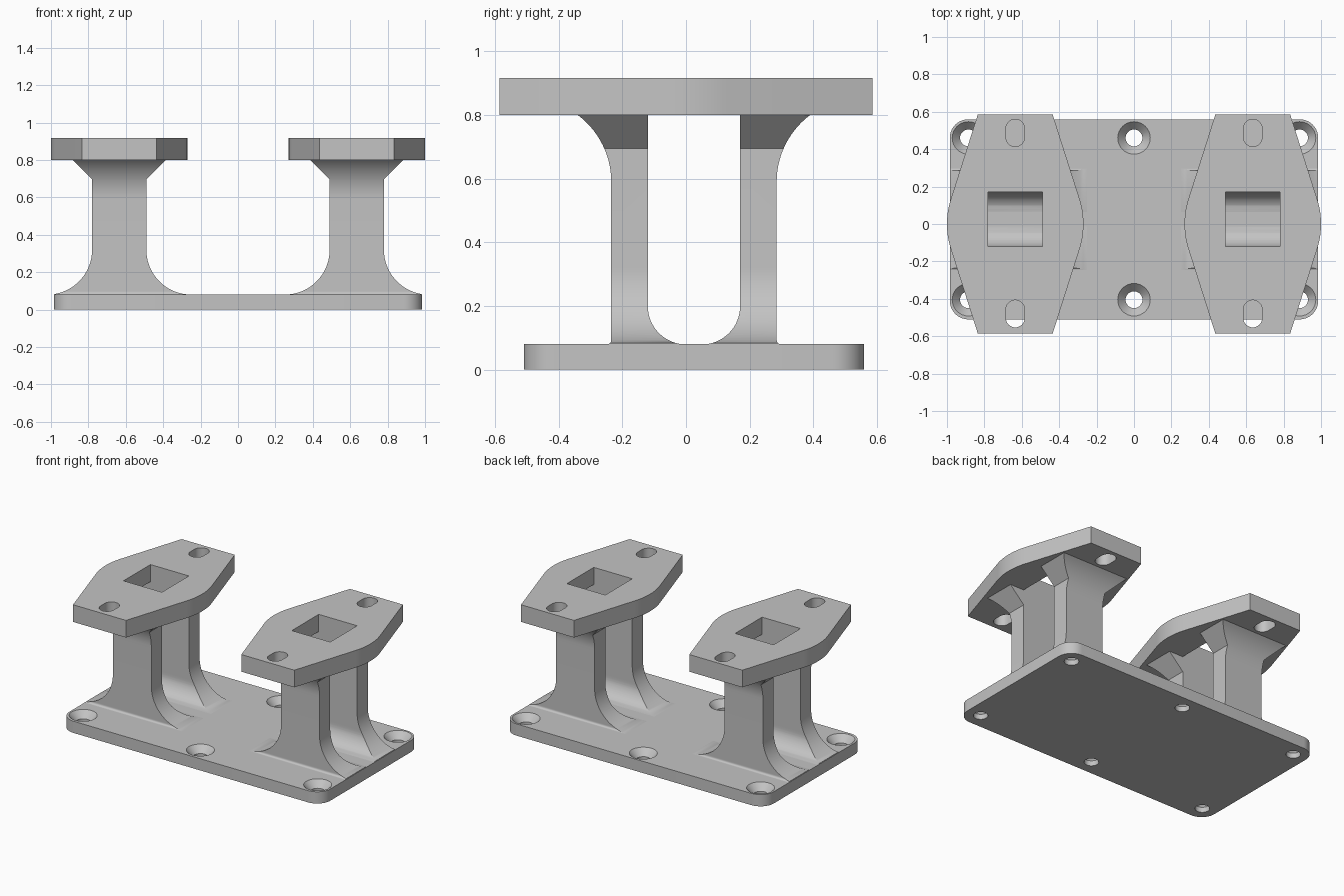
import bpy, bmesh
from math import pi, cos, sin, sqrt, atan2

cube = bpy.data.objects.get("Cube")
if cube:
    bpy.data.objects.remove(cube, do_unlink=True)

grey = bpy.data.materials.new("plain grey")
grey.use_nodes = True
COLOUR = (0.55, 0.55, 0.55, 1)
grey.diffuse_color = COLOUR
grey.node_tree.nodes["Principled BSDF"].inputs["Base Color"].default_value = COLOUR


def arc(cx, cy, r, start, end, n=16):
    """Points on a circle between two angles."""
    steps = [start + (end - start) * i / n for i in range(n + 1)]
    return [(cx + r * cos(a), cy + r * sin(a)) for a in steps]


def prism(name, points, low, high, axis="z"):
    """Extrude a closed profile along an axis."""
    place = {"x": lambda p: (low, p[0], p[1]),
             "y": lambda p: (p[0], low, p[1]),
             "z": lambda p: (p[0], p[1], low)}[axis]
    bm = bmesh.new()
    face = bm.faces.new([bm.verts.new(place(p)) for p in points])
    new = bmesh.ops.extrude_face_region(bm, geom=[face])["geom"]
    shift = [high - low if a == axis else 0 for a in "xyz"]
    bmesh.ops.translate(bm, vec=shift, verts=[v for v in new if isinstance(v, bmesh.types.BMVert)])
    bmesh.ops.recalc_face_normals(bm, faces=bm.faces)
    mesh = bpy.data.meshes.new(name)
    bm.to_mesh(mesh)
    bm.free()
    obj = bpy.data.objects.new(name, mesh)
    bpy.context.collection.objects.link(obj)
    mesh.materials.append(grey)
    return obj


def activate(obj):
    bpy.ops.object.select_all(action="DESELECT")
    obj.select_set(True)
    bpy.context.view_layer.objects.active = obj


def combine(obj, tool, operation="DIFFERENCE"):
    """Apply a boolean and discard the tool."""
    tool.hide_render = True
    mod = obj.modifiers.new("boolean", "BOOLEAN")
    mod.operation, mod.object, mod.solver = operation, tool, "EXACT"
    activate(obj)
    bpy.ops.object.modifier_apply(modifier=mod.name)
    bpy.data.objects.remove(tool, do_unlink=True)


def countersink(x, y):
    """Stepped cone cutter for a screw hole."""
    bm = bmesh.new()
    rings = []
    for r, z in ((0.045, -0.05), (0.045, 0.035), (0.087, 0.08), (0.087, 0.12)):
        rings.append([bm.verts.new((px, py, z)) for px, py in arc(x, y, r, 0, 2 * pi, 32)[:-1]])
    for a, b in zip(rings, rings[1:]):
        for i in range(32):
            j = (i + 1) % 32
            bm.faces.new((a[i], a[j], b[j], b[i]))
    bm.faces.new(rings[0])
    bm.faces.new(rings[-1])
    bmesh.ops.recalc_face_normals(bm, faces=bm.faces)
    mesh = bpy.data.meshes.new("countersink")
    bm.to_mesh(mesh)
    bm.free()
    mesh.materials.append(grey)
    obj = bpy.data.objects.new("countersink", mesh)
    bpy.context.collection.objects.link(obj)
    return obj


BASE_TOP, DECK, TOP = 0.08, 0.80, 0.917
MID_X, MID_Y = 0.635, 0.025
parts = []

# Base plate with rounded corners and six screw holes
hx, hy, cr = 0.985, 0.535, 0.1
outline = []
for k, (sx, sy) in enumerate(((1, 1), (-1, 1), (-1, -1), (1, -1))):
    outline += arc(sx * (hx - cr), MID_Y + sy * (hy - cr), cr, k * pi / 2, (k + 1) * pi / 2, 10)
base = prism("base_plate", outline, 0, BASE_TOP)
for x in (-0.885, 0, 0.885):
    for y in (-0.405, 0.46):
        combine(base, countersink(x, y))
parts.append(base)

# Pillar half profile seen from the front: flared foot and chamfered head
w, foot = 0.145, 0.24
front_half = [(w + 0.105, DECK), (w, 0.695)]
front_half += arc(w + foot, BASE_TOP + foot, foot, pi, 1.5 * pi, 20) + [(w + foot, 0.04)]

# Pillar half profile seen from the side: curved head, wall, U-shaped gap
inner, outer, head, gap = 0.145, 0.26, 0.2625, 0.12
sweep = atan2(0.21, sqrt(head ** 2 - 0.21 ** 2))
side_half = arc(outer + head, 0.59, head, pi - sweep, pi, 14)
side_half += arc(outer + 0.012, BASE_TOP + 0.012, 0.012, pi, 1.5 * pi, 4) + [(outer + 0.012, 0.04)]
gap_half = arc(inner - gap, BASE_TOP + gap - 0.001, gap, -pi / 2, 0) + [(inner, DECK)]


def mirrored(half):
    return half + [(-a, b) for a, b in reversed(half)]


side_profile = [(MID_Y + a, b) for a, b in
                side_half[::1] + [(-a, b) for a, b in reversed(side_half)]
                + [(-a, b) for a, b in reversed(gap_half)] + gap_half]

# Deck outline: pointed sides with a rounded apex
end_x, end_y, slope, bend = 0.2, 0.586, 0.32, 0.44
tilt = atan2(slope, 1)
right_edge = [(end_x, -end_y)] + arc(0.365 - bend, 0, bend, -tilt, tilt, 14) + [(end_x, end_y)]
deck_profile = right_edge + [(-a, -b) for a, b in right_edge]

for label, s in (("left", 1), ("right", -1)):
    cx = s * MID_X

    # Twin-walled pillar, trimmed to the base plate edge
    pillar = prism(label + "_pillar", [(cx + a, b) for a, b in mirrored(front_half)], -0.5, 0.5, "y")
    combine(pillar, prism("side_shape", side_profile, cx - 0.6, cx + 0.6, "x"), "INTERSECT")
    lo, hi = sorted((s * 0.1, s * 0.982))
    combine(pillar, prism("trim", [(lo, -1), (hi, -1), (hi, 1), (lo, 1)], -0.5, 1.5), "INTERSECT")

    # Mounting deck with a square window and two slots
    deck = prism(label + "_deck", [(cx + a, b) for a, b in deck_profile], DECK, TOP)
    window = [(cx + a * w, MID_Y + b * inner) for a, b in ((-1, -1), (1, -1), (1, 1), (-1, 1))]
    combine(deck, prism("window", window, 0.7, 1.1))
    for y in (-0.48, 0.487):
        slot = arc(cx, y + 0.023, 0.05, 0, pi) + arc(cx, y - 0.023, 0.05, pi, 2 * pi)
        combine(deck, prism("slot", slot, 0.7, 1.1))
    parts += [pillar, deck]

for obj in parts:
    activate(obj)
    bpy.ops.object.shade_smooth_by_angle(angle=0.5)
